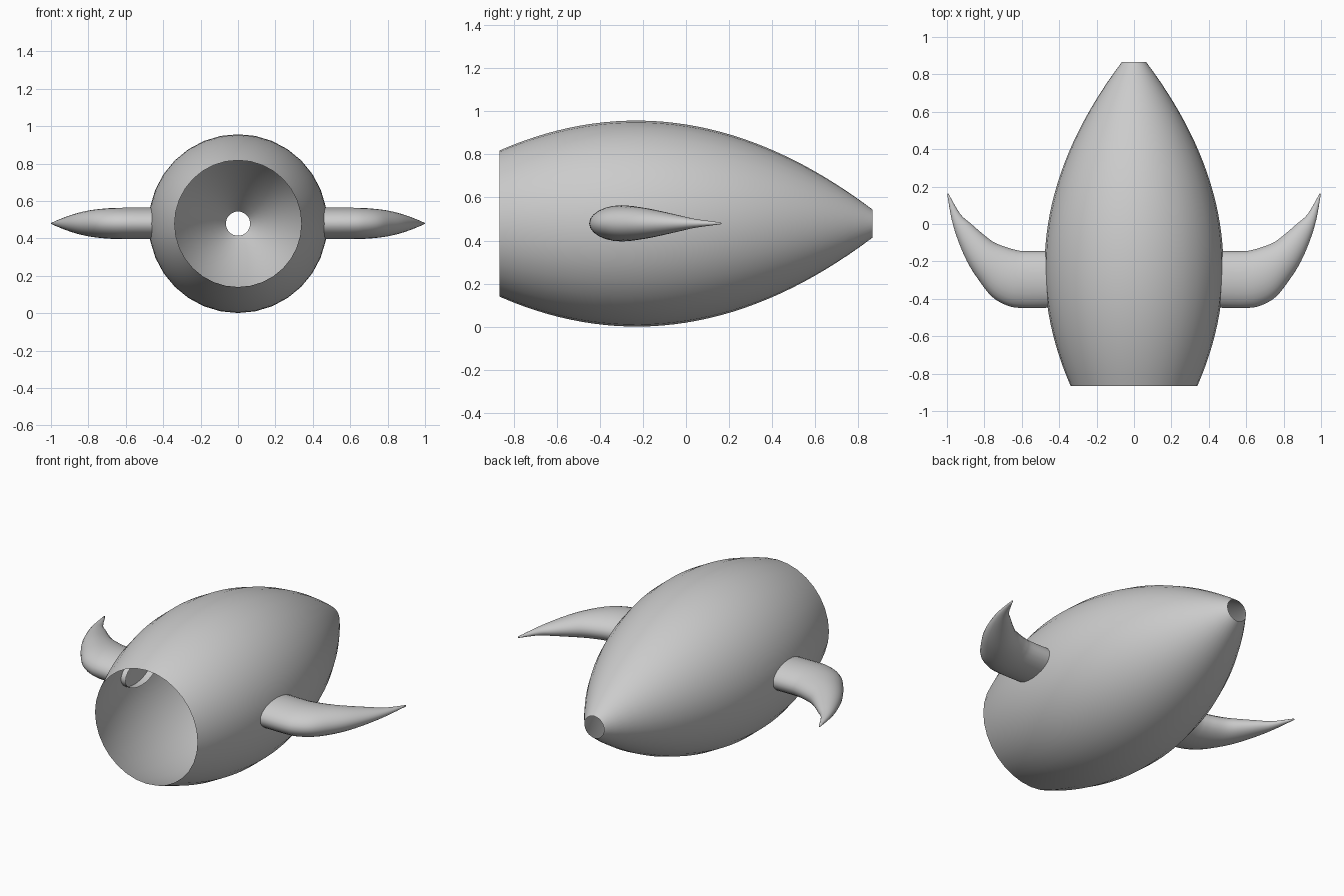
import bpy, bmesh, math
from mathutils import Vector

if "Cube" in bpy.data.objects:
    bpy.data.objects.remove(bpy.data.objects["Cube"])

CZ = 0.479          # height of the body axis


def make_object(name, rings, cap_end=False):
    """Skin a list of closed rings into a smooth open tube."""
    bm = bmesh.new()
    loops = [[bm.verts.new(p) for p in ring] for ring in rings]
    n = len(loops[0])
    for a, b in zip(loops, loops[1:]):
        for i in range(n):
            j = (i + 1) % n
            bm.faces.new((a[i], a[j], b[j], b[i]))
    if cap_end:
        bm.faces.new(loops[-1])
    bmesh.ops.recalc_face_normals(bm, faces=bm.faces)
    # make sure the normals point away from the tube axis
    f = bm.faces[0]
    mid = sum((Vector(p) for p in rings[0]), Vector()) / n
    if f.normal.dot(f.calc_center_median() - mid) < 0:
        bmesh.ops.reverse_faces(bm, faces=bm.faces)
    me = bpy.data.meshes.new(name)
    bm.to_mesh(me)
    bm.free()
    for p in me.polygons:
        p.use_smooth = True
    ob = bpy.data.objects.new(name, me)
    bpy.context.collection.objects.link(ob)
    return ob


def catmull(points, steps):
    """Smooth list of tuples through the given control tuples."""
    pts = [Vector(p) for p in points]
    pts = [2 * pts[0] - pts[1]] + pts + [2 * pts[-1] - pts[-2]]
    out = []
    for a, b, c, d in zip(pts, pts[1:], pts[2:], pts[3:]):
        for s in range(steps):
            t = s / steps
            out.append(0.5 * (2 * b + (c - a) * t + (2 * a - 5 * b + 4 * c - d) * t * t
                              + (3 * b - a - 3 * c + d) * t ** 3))
    return out + [pts[-2]]


# Hollow spindle body, open at both ends
SIDES, STEPS = 32, 32
rings = []
for k in range(STEPS + 1):
    y = -0.866 + 1.732 * k / STEPS
    r = 0.478 - 0.344 * (y + 0.23) ** 2
    rings.append([(r * math.cos(2 * math.pi * i / SIDES), y,
                   CZ + r * math.sin(2 * math.pi * i / SIDES)) for i in range(SIDES)])
make_object("body_shell", rings)

# Curved fin: leading edge and trailing edge (x, y) per section, half thickness
lead = [(.43, -.447, .084), (.60, -.449, .084), (.68, -.435, .083), (.76, -.388, .079),
        (.83, -.30, .071), (.89, -.205, .058), (.94, -.09, .039), (.975, .025, .021),
        (.999, .160, .004)]
trail = [(.43, -.145), (.585, -.145), (.635, -.138), (.68, -.125), (.745, -.10),
         (.80, -.06), (.87, 0), (.93, .055), (.993, .164)]
rings = []
for a, b in zip(catmull(lead, 4), catmull([(*t, 0) for t in trail], 4)):
    mid, half = (a + b) / 2, (a - b) / 2
    ring = []
    for i in range(24):
        c, s = math.cos(i * math.pi / 12), math.sin(i * math.pi / 12)
        ring.append((mid.x + half.x * c, mid.y + half.y * c, CZ + 0.001 + a.z * s))
    rings.append(ring)
fins = make_object("side_fins", rings, cap_end=True)
mirror = fins.modifiers.new("mirror", 'MIRROR')
mirror.use_axis = (True, False, False)
mirror.use_mirror_merge = False
